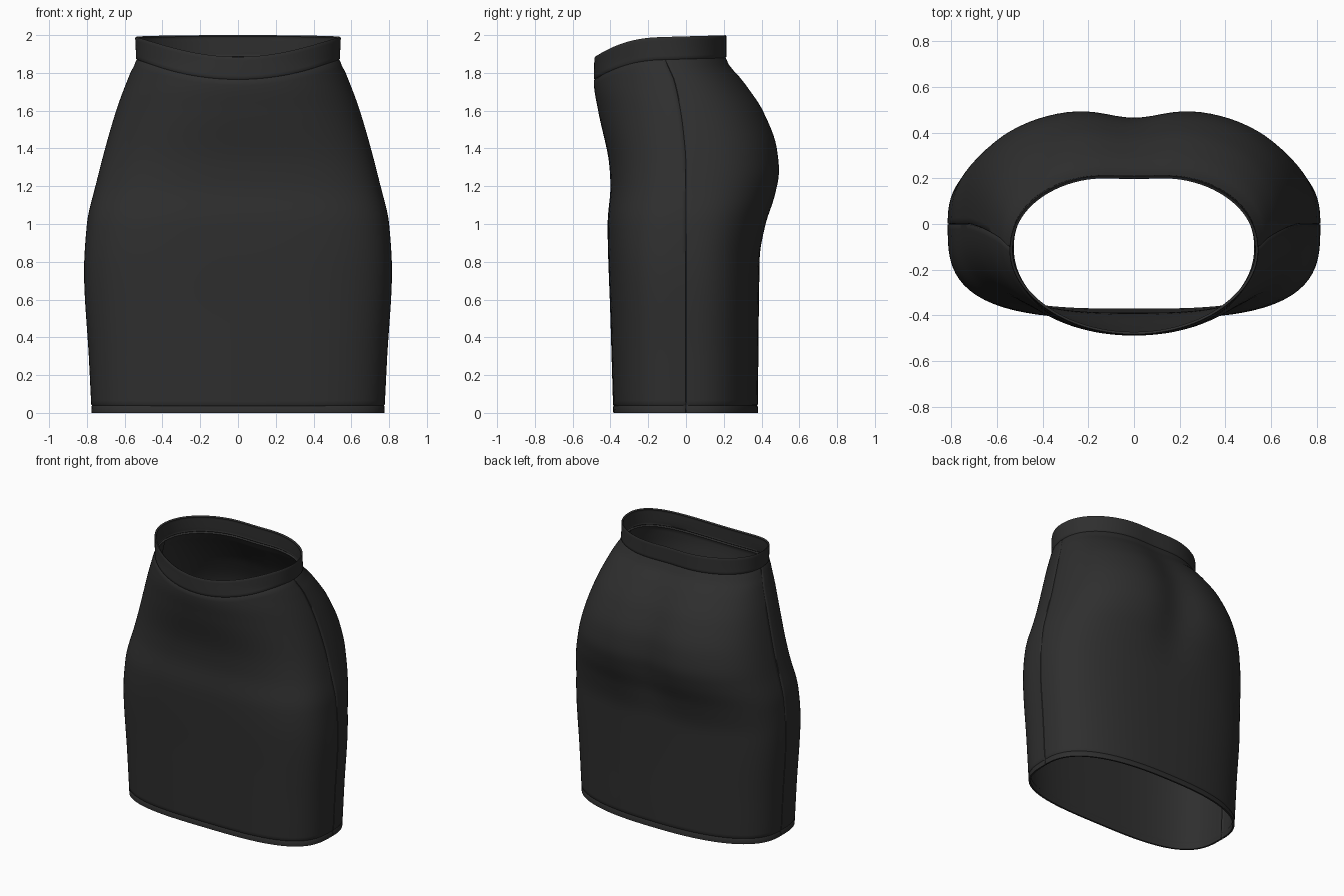
import bpy
import bmesh
from math import sin, cos, pi, exp

cube = bpy.data.objects.get("Cube")
if cube:
    bpy.data.objects.remove(cube, do_unlink=True)

THICKNESS = 0.012
BAND = 0.12
GROOVE = 0.005

# Body measurements by height: (height, value) pairs
HALF_WIDTH = [(0, .775), (.3, .79), (.75, .815), (1, .8), (1.2, .755),
              (1.6, .645), (1.8, .57), (1.87, .54), (2, .545)]
FRONT = [(0, -.385), (.5, -.4), (1, -.415), (1.2, -.4), (1.3, -.405),
         (1.6, -.465), (1.75, -.488), (2, -.48)]
BACK = [(0, .38), (.8, .39), (1, .42), (1.15, .463), (1.28, .485),
        (1.4, .475), (1.6, .405), (1.75, .31), (1.88, .22), (2, .22)]
SEAM_LINE = [(0, 0), (1.3, 0), (1.5, -.015), (1.75, -.06), (1.88, -.11), (2, -.12)]
FRONT_SQUARENESS = [(0, 3.2), (.8, 3.2), (1.3, 2.6), (1.6, 2.2), (2, 1.95)]
BACK_SQUARENESS = [(0, 2.5), (1.3, 2.6), (2, 2.2)]
BACK_DIP = [(0, 0), (.75, 0), (1.28, .045), (1.6, .04), (1.88, .02), (2, .02)]


def smooth_value(points, z):
    """Monotone cubic interpolation along a measurement list."""
    z = min(max(z, points[0][0]), points[-1][0])
    slopes = [(b[1] - a[1]) / (b[0] - a[0]) for a, b in zip(points, points[1:])]
    tangents = [slopes[0]]
    for a, b in zip(slopes, slopes[1:]):
        tangents.append(2 * a * b / (a + b) if a * b > 0 else 0)
    tangents.append(slopes[-1])
    i = 0
    while i < len(slopes) - 1 and z > points[i + 1][0]:
        i += 1
    (z0, v0), (z1, v1) = points[i], points[i + 1]
    h = z1 - z0
    t = (z - z0) / h
    ease = t * t * (3 - 2 * t)
    return (v0 + (v1 - v0) * ease + h * tangents[i] * t * (1 - t) ** 2
            - h * tangents[i + 1] * t * t * (1 - t))


def surface_point(angle, z, inset):
    """Point on the garment for an angle around it and a height."""
    c, s = cos(angle), sin(angle)
    centre = smooth_value(SEAM_LINE, z)
    if s > 0:
        dip = smooth_value(BACK_DIP, z)
        depth = smooth_value(BACK, z) + .55 * dip - centre
        n = smooth_value(BACK_SQUARENESS, z)
    else:
        dip = 0
        depth = centre - smooth_value(FRONT, z)
        n = smooth_value(FRONT_SQUARENESS, z)
    r = (abs(c) ** n + abs(s) ** n) ** (-1 / n)
    x = (smooth_value(HALF_WIDTH, z) - inset) * r * c
    y = centre + (depth - inset) * r * s - dip * exp(-(x / .17) ** 2)
    return x, y, z


def rim_height(angle):
    """The waist drops toward the front."""
    s = sin(angle)
    return 2 - .01 * (1 - s) - .095 * max(-s, 0) ** 2.5


# Columns around the garment, tightened next to both side seams
COLUMNS = 112
angles = [2 * pi * i / COLUMNS for i in range(COLUMNS)]
angles += [a + d for a in (0, pi) for d in (-.007, .007)]
angles.sort()


def is_seam(angle):
    return abs(sin(angle)) < .001


def loft(name, rows, height_rule, material, side_seams):
    """Skin rings given as (position, inset) and thicken them inward."""
    bm = bmesh.new()
    rings = []
    for position, inset in rows:
        ring = []
        for a in angles:
            depth = max(inset, GROOVE if side_seams and is_seam(a) else 0)
            ring.append(bm.verts.new(surface_point(a, height_rule(a, position), depth)))
        rings.append(ring)
    count = len(angles)
    for low, high in zip(rings, rings[1:]):
        for i in range(count):
            j = (i + 1) % count
            bm.faces.new((low[i], low[j], high[j], high[i]))
    mesh = bpy.data.meshes.new(name)
    bm.to_mesh(mesh)
    bm.free()
    mesh.materials.append(material)
    obj = bpy.data.objects.new(name, mesh)
    bpy.context.collection.objects.link(obj)
    bpy.ops.object.select_all(action='DESELECT')
    obj.select_set(True)
    bpy.context.view_layer.objects.active = obj
    shell = obj.modifiers.new("Cloth thickness", 'SOLIDIFY')
    shell.thickness = THICKNESS
    shell.offset = -1
    bpy.ops.object.modifier_apply(modifier=shell.name)
    bpy.ops.object.shade_smooth_by_angle(angle=pi / 3)
    return obj


# Cloth colour
cloth = bpy.data.materials.new("charcoal cloth")
cloth.use_nodes = True
colour = (.028, .028, .028, 1)
cloth.diffuse_color = colour
shader = cloth.node_tree.nodes["Principled BSDF"]
shader.inputs["Base Color"].default_value = colour
shader.inputs["Roughness"].default_value = .9

# Skirt body with a stitched hem and side seams; position is a share of its height
STEPS = 56
body_rows = [(0, 0), (.018, 0), (.021, .004), (.024, 0)]
body_rows += [(i / STEPS, 0) for i in range(2, STEPS)]
body_rows += [(.996, 0), (1, GROOVE)]
loft("skirt_body", body_rows,
     lambda a, t: t * (rim_height(a) - BAND), cloth, True)

# Waistband following the sloping rim; position is a share of the band
band_rows = [(0, GROOVE), (.05, 0)]
band_rows += [(i / 6, 0) for i in range(1, 6)]
band_rows += [(.96, 0), (1, .003)]
loft("waistband", band_rows,
     lambda a, t: rim_height(a) - BAND * (1 - t), cloth, False)
